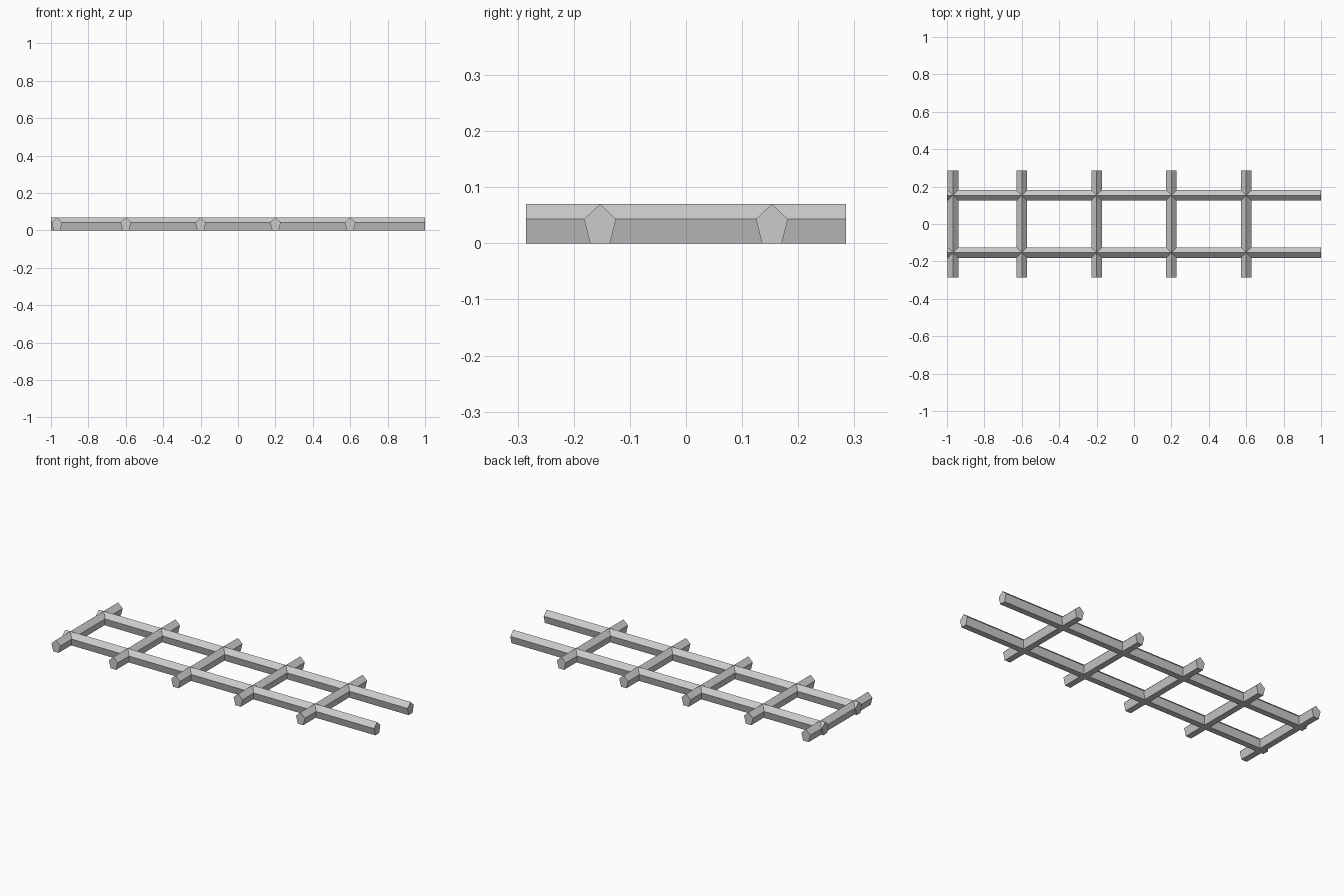
import bpy
import math

cube = bpy.data.objects.get("Cube")
if cube:
    bpy.data.objects.remove(cube, do_unlink=True)

# Single grey finish
grey = bpy.data.materials.new("plain grey")
grey.use_nodes = True
GREY = (0.6, 0.6, 0.6, 1.0)
grey.diffuse_color = GREY
grey.node_tree.nodes["Principled BSDF"].inputs["Base Color"].default_value = GREY

# Pentagon section shared by all bars: point up, flat underneath
RADIUS = 0.03
HEIGHT = 0.07
SCALE = HEIGHT / (1 + math.cos(math.pi / 5))
SECTION = []
for i in range(5):
    a = math.tau * i / 5
    SECTION.append((0.0285 / math.sin(math.tau / 5) * math.sin(a),
                    HEIGHT - SCALE * (1 - math.cos(a))))


def bar(name, length, location, turn=0.0):
    """Pentagonal bar lying along x, turned about z."""
    n = len(SECTION)
    verts = [(end * length / 2, y, z) for end in (-1, 1) for y, z in SECTION]
    faces = [tuple(range(n)), tuple(reversed(range(n, 2 * n)))]
    faces += [(i, i + n, (i + 1) % n + n, (i + 1) % n) for i in range(n)]
    mesh = bpy.data.meshes.new(name)
    mesh.from_pydata(verts, [], faces)
    mesh.materials.append(grey)
    obj = bpy.data.objects.new(name, mesh)
    bpy.context.collection.objects.link(obj)
    obj.location = location
    obj.rotation_euler.z = turn

    # Outward normals
    import bmesh
    bm = bmesh.new()
    bm.from_mesh(mesh)
    bmesh.ops.recalc_face_normals(bm, faces=bm.faces)
    bm.to_mesh(mesh)
    bm.free()
    return obj


# Two long rails
for side, y in (("front", -0.153), ("back", 0.153)):
    bar(side + "_rail", 2.0, (0, y, 0))

# Five rungs, the first one flush with the rail ends
for i, x in enumerate((-0.968, -0.6, -0.2, 0.2, 0.6)):
    bar(f"rung_{i + 1}", 0.57, (x, 0, 0), math.pi / 2)
